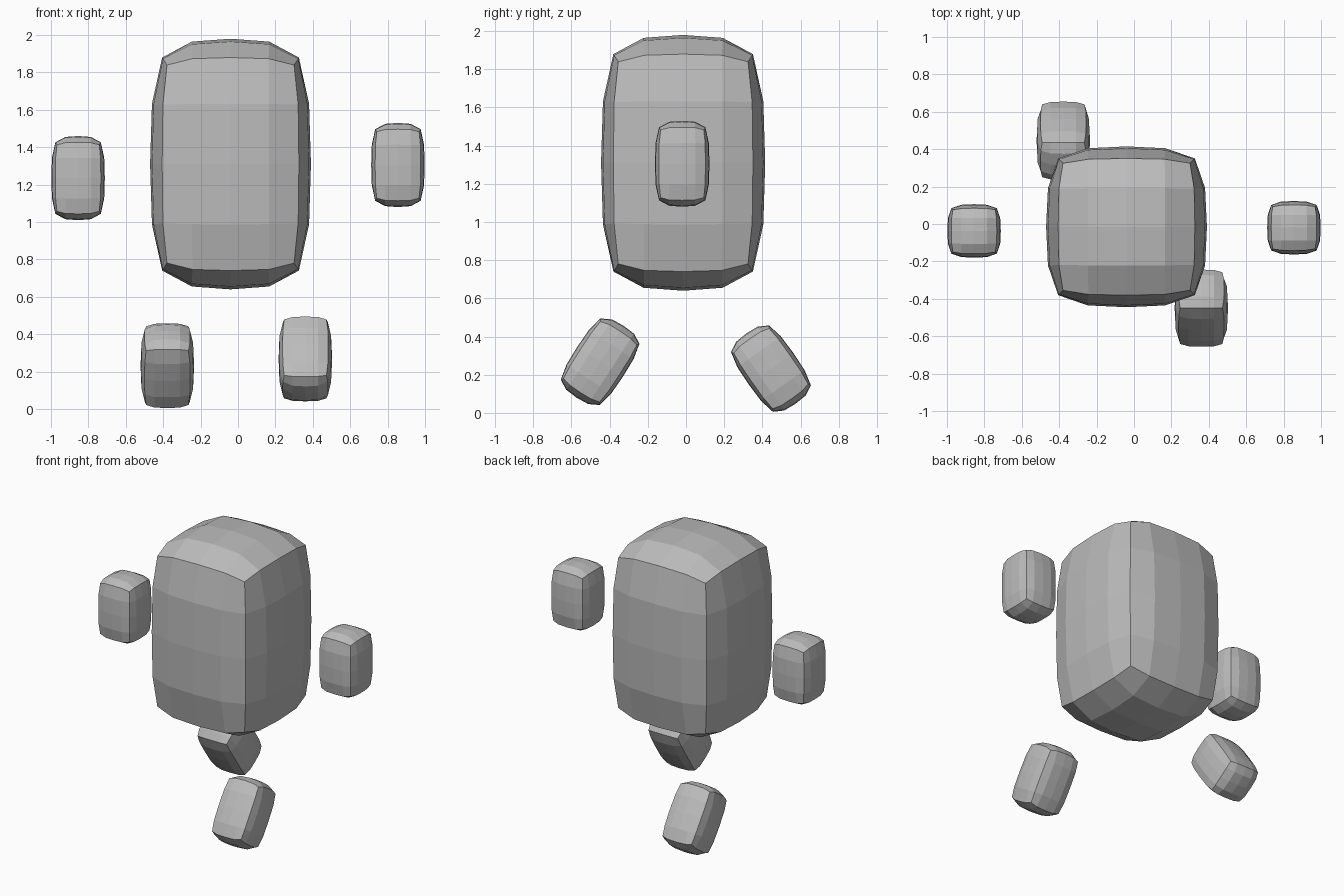
import bpy, bmesh
from math import radians
from mathutils import Matrix

if "Cube" in bpy.data.objects:
    bpy.data.objects.remove(bpy.data.objects["Cube"], do_unlink=True)

grey = bpy.data.materials.new("plain grey")
grey.use_nodes = True
COLOUR = (0.5, 0.5, 0.5, 1)
grey.diffuse_color = COLOUR
grey.node_tree.nodes["Principled BSDF"].inputs["Base Color"].default_value = COLOUR


def bulge(u, v, w):
    """Pull the borders of each cube face inwards so its middle swells."""
    p, q = abs(v) ** 2.7, abs(w) ** 2.7
    drop = 0.15 * (p + q) - 0.09 * p * q
    return u * (1 - abs(u) ** 2 * drop)


def swollen_block(name, centre, half, tilt=0):
    """Four-by-four gridded box with bulging sides and crisp edges."""
    bm = bmesh.new()
    bmesh.ops.create_cube(bm, size=2)
    bmesh.ops.subdivide_edges(bm, edges=bm.edges[:], cuts=3, use_grid_fill=True)
    for vert in bm.verts:
        x, y, z = vert.co
        vert.co = (half[0] * bulge(x, y, z),
                   half[1] * bulge(y, z, x),
                   half[2] * bulge(z, x, y))
    bmesh.ops.rotate(bm, verts=bm.verts[:], matrix=Matrix.Rotation(radians(tilt), 3, "X"))
    mesh = bpy.data.meshes.new(name)
    bm.to_mesh(mesh)
    bm.free()
    mesh.materials.append(grey)
    obj = bpy.data.objects.new(name, mesh)
    obj.location = centre
    bpy.context.collection.objects.link(obj)
    return obj


LIMB = (0.143, 0.143, 0.225)

# Torso
swollen_block("body", (-0.04, -0.015, 1.31), (0.43, 0.43, 0.67))

# Floating arms
swollen_block("left_arm", (0.855, -0.02, 1.305), LIMB)
swollen_block("right_arm", (-0.855, -0.037, 1.235), LIMB)

# Striding legs, swung forward and back
swollen_block("left_leg", (0.36, -0.45, 0.268), LIMB, -33)
swollen_block("right_leg", (-0.378, 0.445, 0.232), LIMB, 35)
